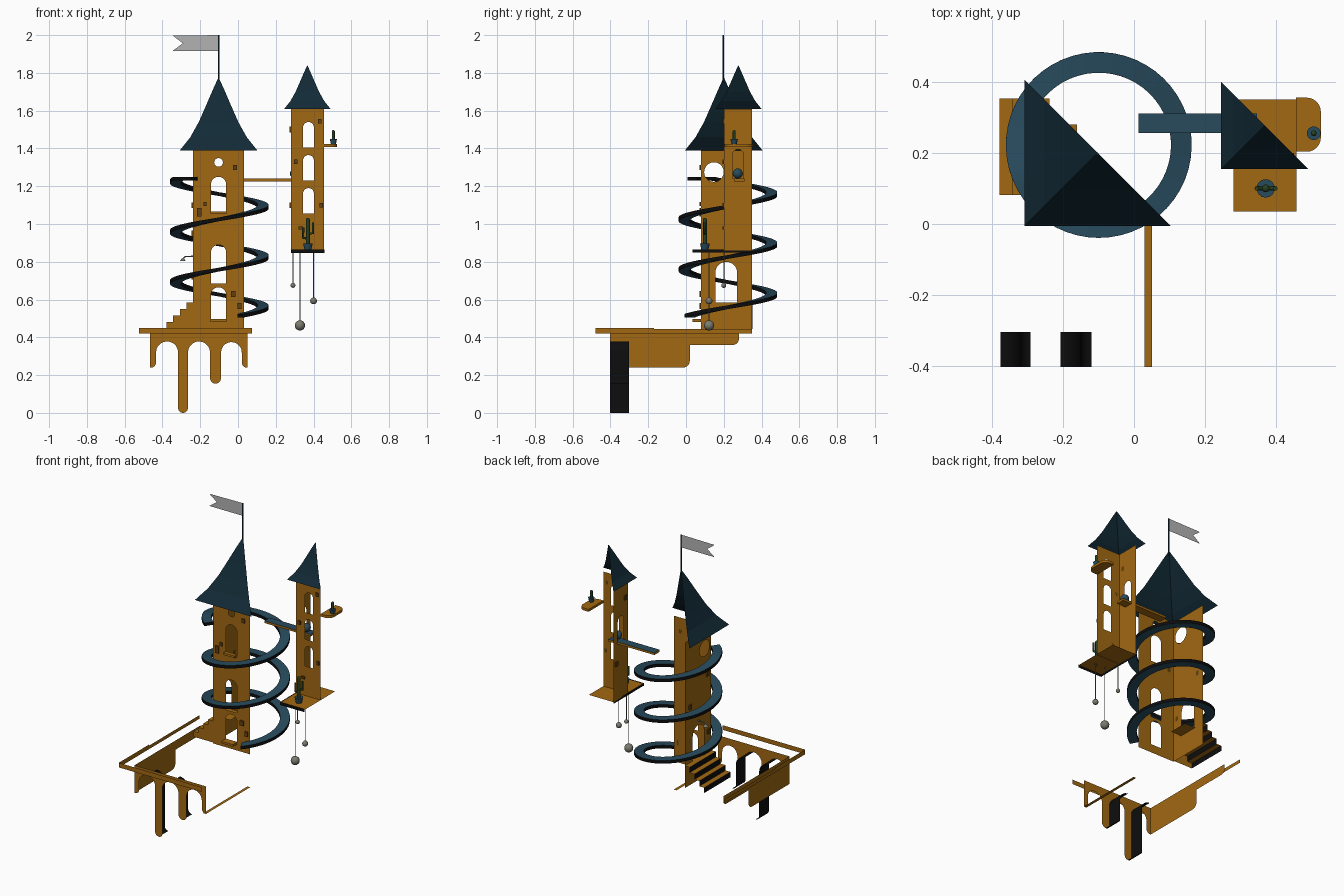
import bpy, bmesh, math
from mathutils import Vector

if "Cube" in bpy.data.objects:
    bpy.data.objects.remove(bpy.data.objects["Cube"])

def material(name, r, g, b):
    m = bpy.data.materials.new(name)
    m.diffuse_color = (r, g, b, 1)
    m.use_nodes = True
    m.node_tree.nodes["Principled BSDF"].inputs["Base Color"].default_value = m.diffuse_color
    return m

ORANGE = material("orange_stone", .36, .14, .006)
BLUE = material("ramp_blue", .021, .07, .11)
ROOF = material("roof_blue", .006, .023, .036)
BLACK = material("shadow_black", .004, .004, .004)
GREEN = material("cactus_green", .02, .05, .014)
GREY = material("flag_grey", .45, .45, .45)
STONE = material("ball_stone", .2, .2, .16)
BROWN = material("brick_brown", .12, .05, .006)

def finish(name, bm, *mats, smooth=False):
    me = bpy.data.meshes.new(name)
    bm.to_mesh(me)
    bm.free()
    ob = bpy.data.objects.new(name, me)
    bpy.context.collection.objects.link(ob)
    for m in mats:
        me.materials.append(m)
    if smooth:
        me.shade_smooth()
        me.set_sharp_from_angle(angle=0.7)
    return ob

def arc(cx, cz, r, a0, a1, n=10):
    return [(cx + r * math.cos(math.radians(a0 + (a1 - a0) * i / n)),
             cz + r * math.sin(math.radians(a0 + (a1 - a0) * i / n))) for i in range(n + 1)]

def rect(u0, u1, v0, v1):
    return [(u0, v0), (u1, v0), (u1, v1), (u0, v1)]

def arch(c, half, v0, v1):
    return [(c - half, v0), (c + half, v0)] + arc(c, v1 - half, half, 0, 180)

# Which plane a flat outline lies in, and its outward direction
def front(y): return (lambda u, v: (u, y, v)), Vector((0, -1, 0))
def left(x): return (lambda u, v: (x, u, v)), Vector((-1, 0, 0))
def floor(z, d=1): return (lambda u, v: (u, v, z)), Vector((0, 0, d))

def plate(name, plane, outline, holes=(), mat=ORANGE, depth=0):
    to3d, normal = plane
    bm = bmesh.new()
    edges = []
    for loop in [outline, *holes]:
        vs = [bm.verts.new(to3d(*p)) for p in loop]
        edges += [bm.edges.new((vs[i - 1], vs[i])) for i in range(len(vs))]
    bmesh.ops.triangle_fill(bm, edges=edges, use_beauty=True, normal=normal)
    bm.normal_update()
    for f in bm.faces:
        if f.normal.dot(normal) < 0:
            f.normal_flip()
    if depth:
        res = bmesh.ops.extrude_face_region(bm, geom=bm.faces[:], use_keep_orig=True)
        moved = [e for e in res["geom"] if isinstance(e, bmesh.types.BMVert)]
        bmesh.ops.translate(bm, verts=moved, vec=normal * -depth)
        bmesh.ops.recalc_face_normals(bm, faces=bm.faces[:])
    return finish(name, bm, mat)

def strip(name, path, y0, y1, mat):
    bm = bmesh.new()
    rows = [(bm.verts.new((x, y0, z)), bm.verts.new((x, y1, z))) for x, z in path]
    for a, b in zip(rows, rows[1:]):
        bm.faces.new((a[0], a[1], b[1], b[0]))
    return finish(name, bm, mat)

def box(name, x0, x1, y0, y1, z0, z1, *mats):
    bm = bmesh.new()
    bmesh.ops.create_cube(bm, size=1)
    for v in bm.verts:
        v.co = ((x0 + x1) / 2 + v.co.x * (x1 - x0), (y0 + y1) / 2 + v.co.y * (y1 - y0),
                (z0 + z1) / 2 + v.co.z * (z1 - z0))
    bm.normal_update()
    for f in bm.faces:
        f.material_index = 1 if len(mats) > 1 and f.normal.z > .5 else 0
    return finish(name, bm, *mats)

def ball(name, loc, r, mat):
    bm = bmesh.new()
    bmesh.ops.create_uvsphere(bm, u_segments=16, v_segments=10, radius=r)
    bmesh.ops.translate(bm, verts=bm.verts, vec=loc)
    finish(name, bm, mat, smooth=True)

def cone(name, x, y, z0, z1, r0, r1, mat, seg=14):
    bm = bmesh.new()
    bmesh.ops.create_cone(bm, cap_ends=True, segments=seg, radius1=r0, radius2=r1, depth=z1 - z0)
    bmesh.ops.translate(bm, verts=bm.verts, vec=(x, y, (z0 + z1) / 2))
    finish(name, bm, mat, smooth=True)

def tube(name, pts, r, mat):
    cu = bpy.data.curves.new(name, 'CURVE')
    cu.dimensions = '3D'
    cu.bevel_depth = r
    cu.bevel_resolution = 2
    cu.use_fill_caps = True
    sp = cu.splines.new('POLY')
    sp.points.add(len(pts) - 1)
    for p, co in zip(sp.points, pts):
        p.co = (*co, 1)
    cu.materials.append(mat)
    bpy.context.collection.objects.link(bpy.data.objects.new(name, cu))

# Concave roofs: only the front and left slopes exist
def roof(name, cx, cy, half, z0, z1):
    prof = [(1, 0), (.73, .18), (.51, .39), (.32, .62), (.15, .83), (.005, 1)]
    bm = bmesh.new()
    rows = []
    for r, h in prof:
        r, z = r * half, z0 + h * (z1 - z0)
        rows.append([bm.verts.new(p) for p in ((cx - r, cy + r, z), (cx - r, cy - r, z), (cx + r, cy - r, z))])
    for a, b in zip(rows, rows[1:]):
        for k in (0, 1):
            bm.faces.new((a[k], a[k + 1], b[k + 1], b[k]))
    finish(name, bm, ROOF)

roof("main_roof", -.103, .2, .205, 1.39, 1.775)
roof("small_roof", .367, .277, .122, 1.61, 1.84)

# Main tower walls
plate("main_front_wall", front(.08), rect(-.238, .032, .44, 1.39),
      [arch(-.103, .04, .49, .665), arch(-.103, .04, .685, .89), arch(-.103, .04, 1.06, 1.25),
       arc(-.103, 1.326, .023, 0, 342, 19)])
plate("main_left_wall", left(-.238), rect(.08, .35, .44, 1.39),
      [arch(.213, .058, .585, .8), arc(.148, 1.275, .052, 0, 342, 19)])
for i, z in enumerate((.482, 1.052)):
    box(f"window_sill_{i}", -.145, -.062, .035 + .02 * i, .08, z, z + .014, ORANGE)

# Small tower walls, platform and balcony
plate("small_front_wall", front(.2), rect(.28, .455, .86, 1.61),
      [arch(.373, .029, z, z + .135) for z in (1.055, 1.23, 1.405)])
plate("small_left_wall", left(.28), rect(.2, .35, .86, 1.61), [arch(.275, .03, 1.24, 1.395)])
plate("small_platform", floor(.862, -1), rect(.28, .457, .035, .35))
plate("platform_front_edge", front(.035), rect(.28, .457, .846, .866), mat=BLACK)
plate("platform_left_edge", left(.28), rect(.035, .35, .85, .866), mat=BLACK)
plate("balcony", floor(1.423), [(.455, .203), *arc(.485, .243, .04, -90, 0, 6),
                                *arc(.485, .315, .04, 0, 90, 6), (.455, .355)], depth=.016)

# Scattered bricks on the walls
for i, (x, z, w, h, y) in enumerate((
        (-.204, 1.063, .024, .046, .08), (-.175, 1.105, .016, .022, .08), (-.015, 1.3, .022, .026, .08),
        (-.025, .63, .026, .032, .08), (.008, .567, .02, .032, .08), (.332, .978, .022, .016, .2),
        (.433, 1.545, .018, .024, .2), (.44, 1.1, .018, .024, .2), (.305, 1.33, .018, .024, .2))):
    box(f"brick_{i}", x - w / 2, x + w / 2, y - .008, y, z - h / 2, z + h / 2, BROWN)
for i, (x, y, z) in enumerate(((-.238, .12, 1.1), (-.238, .3, .95), (-.238, .11, .72), (.28, .23, 1.5), (.28, .32, 1.1))):
    box(f"side_brick_{i}", x - .008, x, y - .012, y + .012, z - .015, z + .015, BROWN)

# Stairs: orange treads, black risers, stepped side
side = [(-.238, .445), (-.378, .445)]
for k in range(4):
    x, z = -.378 + k * .035, .445 + k * .035
    strip(f"riser_{k}", [(x, z), (x, z + .035)], .082, .353, BLACK)
    plate(f"tread_{k}", floor(z + .035), rect(x, x + .035, .082, .353))
    side += [(x, z + .035), (x + .035, z + .035)]
plate("stair_side", front(.082), side[1:] + side[:1])
plate("door_landing", floor(.585), rect(-.238, -.16, .15, .28))

# Deck rim and the arched base beneath it
plate("rim_front", front(-.48), rect(-.525, .073, .42, .45))
plate("rim_left", left(-.525), [(-.48, .42), (.35, .42), (.35, .443), (-.17, .443), (-.17, .45), (-.48, .45)])
outline = [(-.466, .42), (-.466, .24), *arc(-.46, .266, .026, -90, 0, 5),
           *arc(-.3755, .32, .0585, 180, 0), *arc(-.291, .026, .026, 180, 360),
           *arc(-.2065, .32, .0585, 180, 0), *arc(-.119, .184, .029, 180, 360),
           *arc(-.035, .32, .055, 180, 0), *arc(.046, .266, .026, 180, 270, 5), (.05, .24), (.05, .42)]
plate("arched_base_front", front(-.402), outline)
plate("base_left", left(-.466), [(-.402, .42), (-.402, .24), *arc(-.015, .275, .035, -90, 0, 5), (.02, .36),
                                 *arc(.25, .39, .03, -90, 0, 5), (.28, .42)])
for i, (ca, cp, r, zb) in enumerate(((-.3755, -.291, .026, .026), (-.2065, -.119, .029, .184))):
    strip(f"pier_side_{i}", arc(ca, .32, .0585, 90, 0) + arc(cp, zb, r, 180, 270), -.402, -.303, BLACK)
plate("base_right_foot", floor(.24, -1), rect(.03, .05, -.402, .055))

# Spiral ramp climbing anticlockwise around the main tower
def ramp():
    bm = bmesh.new()
    n, a0, a1 = 150, -62, 235 + 720
    rows = []
    for i in range(n + 1):
        a = a0 + (a1 - a0) * i / n
        z = min(.503 + (a + 90) / 360 * .266, 1.25)
        c, s = math.cos(math.radians(a)), math.sin(math.radians(a))
        rows.append([bm.verts.new((-.099 + r * c, .222 + r * s, z + dz))
                     for r, dz in ((.203, 0), (.261, 0), (.261, -.02), (.203, -.02))])
    for a, b in zip(rows, rows[1:]):
        for k in range(4):
            f = bm.faces.new((a[k], a[(k + 1) % 4], b[(k + 1) % 4], b[k]))
            f.material_index = k % 2
    for r in (rows[0], rows[-1]):
        bm.faces.new(r).material_index = 1
    bmesh.ops.recalc_face_normals(bm, faces=bm.faces[:])
    finish("spiral_ramp", bm, BLUE, BLACK, smooth=True)

ramp()

# Bridge with a blue walkway and a ball at the small tower's door
box("bridge", .012, .345, .255, .31, 1.226, 1.24, ORANGE, BLUE)
ball("blue_ball", (.302, .274, 1.267), .027, BLUE)

# Flag on the main roof
tube("flag_pole", [(-.103, .197, 1.75), (-.103, .197, 2)], .004, ROOF)
plate("flag", front(.197), [(-.103, 1.917), (-.103, 2), (-.345, 1.997), (-.292, 1.957), (-.345, 1.917)], mat=GREY)

# Stones hanging under the small tower
for i, (x, y, z, r) in enumerate(((.291, .2, .675, .013), (.328, .122, .463, .027), (.4, .122, .593, .018))):
    tube(f"cord_{i}", [(x, y, .86), (x, y, z)], .0025, STONE)
    ball(f"hanging_stone_{i}", (x, y, z), r, STONE)

# Potted cacti
def cactus(name, x, y, z, s, arms):
    cone(name + "_pot", x, y, z, z + .035 * s, .018 * s, .026 * s, BLUE)
    top = z + (.16 if arms else .055 * s + .025)
    tube(name + "_stem", [(x, y, z + .03 * s), (x, y, top)], .011 * s, GREEN)
    ball(name + "_tip", (x, y, top), .011 * s, GREEN)
    for d, h in arms:
        tube(f"{name}_arm_{h}", [(x, y, z + h), (x + d, y, z + h + .005), (x + d, y, z + h + .06)], .0065, GREEN)

cactus("large_cactus", .37, .1, .862, 1, ((-.025, .06), (.027, .085)))
cactus("small_cactus", .505, .255, 1.423, .75, ())

# Lamp over the stair door
tube("lamp_arm", [(-.238, .213, .828), (-.28, .213, .828), (-.292, .213, .815)], .004, STONE)
cone("lamp_shade", -.292, .213, .803, .818, .016, .006, STONE)
